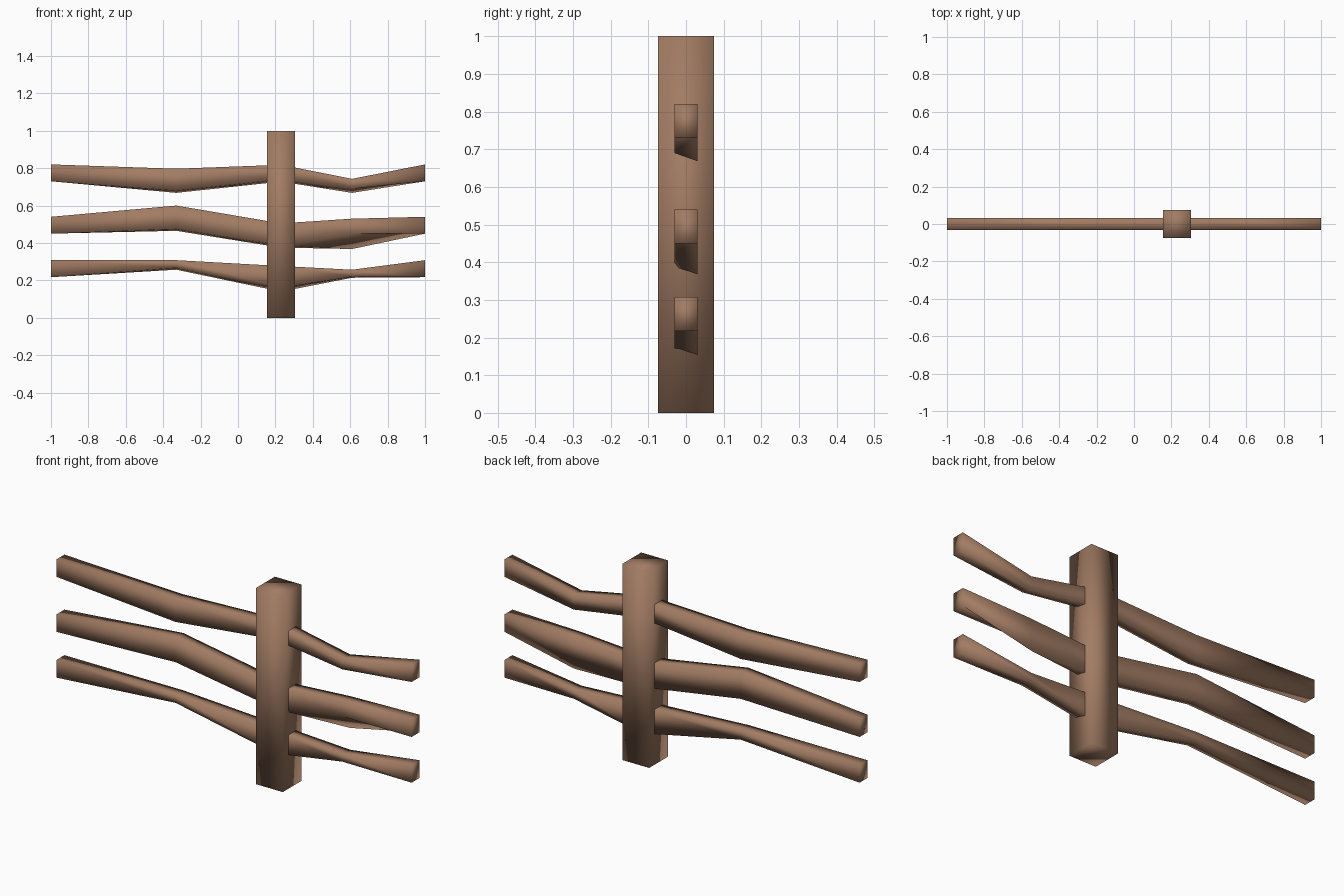
import bpy, bmesh

if "Cube" in bpy.data.objects:
    bpy.data.objects.remove(bpy.data.objects["Cube"])

wood = bpy.data.materials.new("brown wood")
wood.diffuse_color = (0.36, 0.2, 0.125, 1)
wood.use_nodes = True
wood.node_tree.nodes["Principled BSDF"].inputs["Base Color"].default_value = wood.diffuse_color


def loft(name, rings):
    """Skin a row of four-cornered rings and cap both ends."""
    bm = bmesh.new()
    loops = [[bm.verts.new(p) for p in ring] for ring in rings]
    for a, b in zip(loops, loops[1:]):
        for i in range(4):
            j = (i + 1) % 4
            bm.faces.new((a[i], a[j], b[j], b[i]))
    bm.faces.new(loops[0])
    bm.faces.new(loops[-1])
    bmesh.ops.recalc_face_normals(bm, faces=bm.faces)
    for f in bm.faces:
        f.smooth = True
    mesh = bpy.data.meshes.new(name)
    bm.to_mesh(mesh)
    bm.free()
    mesh.materials.append(wood)
    obj = bpy.data.objects.new(name, mesh)
    bpy.context.collection.objects.link(obj)


# Upright post
cx, h = 0.23, 0.075
loft("post", [[(cx - h, -h, z), (cx + h, -h, z), (cx + h, h, z), (cx - h, h, z)]
              for z in (0, 1)])

# Crooked rails: (top, front bottom, back bottom) heights at each station
stations = (-1, -0.33, 0.23, 0.61, 1)
rails = {
    "top_rail": [(.82, .73, .73), (.797, .68, .668), (.818, .74, .728),
                 (.743, .69, .668), (.82, .73, .73)],
    "middle_rail": [(.54, .45, .45), (.60, .475, .465), (.505, .388, .375),
                    (.53, .45, .368), (.54, .45, .45)],
    "bottom_rail": [(.308, .217, .217), (.308, .268, .257), (.277, .16, .14),
                    (.257, .22, .214), (.308, .217, .217)],
}
w = 0.031
for name, heights in rails.items():
    loft(name, [[(x, -w, f), (x, w, b), (x, w, t), (x, -w, t)]
                for x, (t, f, b) in zip(stations, heights)])
